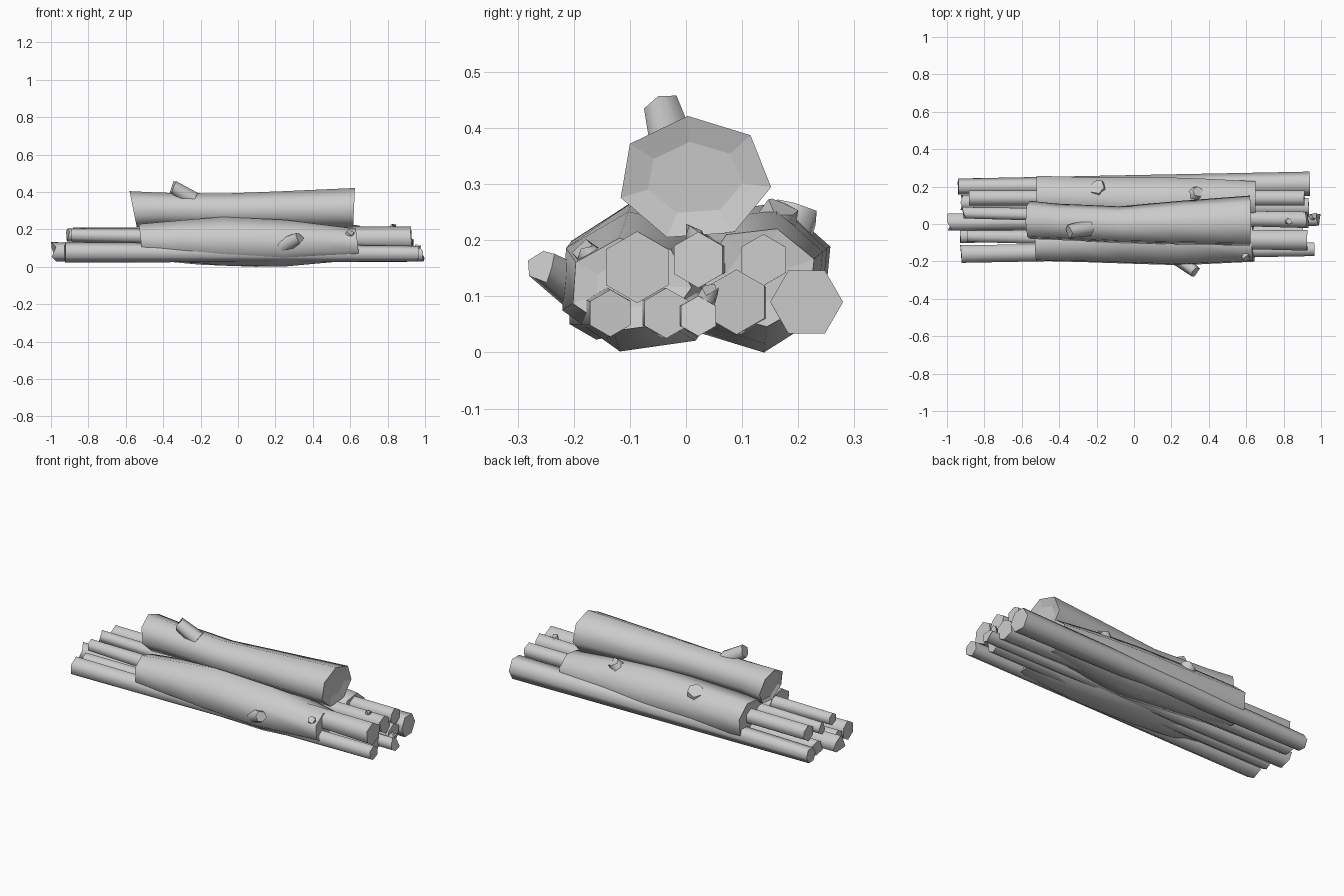
import bpy, bmesh, math, random
from mathutils import Vector

random.seed(4)
mat = bpy.data.materials.new("plain grey wood")
mat.diffuse_color = (0.6, 0.6, 0.6, 1)


def finish(name, bm):
    bmesh.ops.recalc_face_normals(bm, faces=bm.faces)
    me = bpy.data.meshes.new(name)
    bm.to_mesh(me)
    bm.free()
    me.materials.append(mat)
    ob = bpy.data.objects.new(name, me)
    bpy.context.collection.objects.link(ob)
    return ob


def loft(name, rings, recess=0.0):
    """Skin rings of points; smooth sides, flat sharp-edged ends, optional hollow ends."""
    bm = bmesh.new()
    vr = [[bm.verts.new(p) for p in r] for r in rings]
    n = len(vr[0])
    for a, b in zip(vr, vr[1:]):
        for i in range(n):
            j = (i + 1) % n
            bm.faces.new((a[i], a[j], b[j], b[i])).smooth = True
    caps = [bm.faces.new(vr[0]), bm.faces.new(vr[-1])]
    for cap in caps:
        for e in cap.edges:
            e.smooth = False
    if recess:
        for cap, s in zip(caps, (1, -1)):
            bmesh.ops.inset_region(bm, faces=[cap], thickness=0.03)
            c = cap.calc_center_median()
            for v in cap.verts:
                v.co = c + (v.co - c) * 0.8 + Vector((s * recess, 0, 0))
    return finish(name, bm)


def ring(x, y, z, ry, rz, n, rot, slant=0.0, rough=0.0):
    pts = []
    for i in range(n):
        a = math.radians(rot + 360 * i / n)
        dx = slant * math.sin(a) + random.uniform(-rough, rough)
        pts.append((x + dx, y + ry * math.cos(a), max(0, z + rz * math.sin(a))))
    return pts


def stub(name, base, tip, r0, r1, n=6):
    """Broken branch stump with a jagged end."""
    base, tip = Vector(base), Vector(tip)
    d = (tip - base).normalized()
    u = d.orthogonal().normalized()
    w = d.cross(u)
    rings = []
    for c, r, j in ((base, r0, 0), (tip, r1, 0.012)):
        rings.append([c + d * random.uniform(-j, j) + r * (
            u * math.cos(i * math.tau / n) + w * math.sin(i * math.tau / n)) for i in range(n)])
    return loft(name, rings)


# Thick logs: (x, y, z, y radius, z radius, end slant)
thick = {
    "top_log": (95, 0.012, [
        (-0.56, 0.02, 0.305, 0.105, 0.10, -0.02), (-0.42, 0.01, 0.305, 0.10, 0.092, 0),
        (-0.08, -0.005, 0.30, 0.10, 0.092, 0), (0.25, 0.005, 0.305, 0.12, 0.10, 0),
        (0.62, 0.015, 0.31, 0.138, 0.112, 0.005)]),
    "front_log": (100, 0.006, [
        (-0.52, -0.105, 0.142, 0.10, 0.088, -0.01), (-0.3, -0.092, 0.138, 0.12, 0.113, 0),
        (-0.08, -0.072, 0.135, 0.15, 0.134, 0), (0.25, -0.075, 0.125, 0.158, 0.128, 0),
        (0.64, -0.1, 0.12, 0.11, 0.085, -0.01)]),
    "back_log": (72, 0.006, [
        (-0.52, 0.145, 0.15, 0.12, 0.11, 0), (-0.2, 0.135, 0.14, 0.122, 0.13, 0),
        (0.1, 0.12, 0.135, 0.14, 0.138, 0), (0.35, 0.122, 0.137, 0.13, 0.122, 0),
        (0.65, 0.13, 0.135, 0.105, 0.09, 0)]),
}
for name, (rot, recess, secs) in thick.items():
    loft(name, [ring(x, y, z, ry, rz, 7, rot, sl) for x, y, z, ry, rz, sl in secs], recess)

# Thin poles: left end (x, y, z, r), right end (x, y, z, r), rotation, rough ends
poles = [
    ((-0.89, -0.065, 0.17, 0.036), (0.925, -0.087, 0.152, 0.064), 90, 0.004),
    ((-0.91, 0.06, 0.17, 0.035), (0.925, 0.022, 0.165, 0.05), 90, 0.01),
    ((-0.88, 0.14, 0.165, 0.046), (0.91, 0.138, 0.165, 0.046), 90, 0.003),
    ((-0.925, -0.16, 0.078, 0.055), (0.96, -0.135, 0.07, 0.042), 90, 0.006),
    ((-0.93, -0.065, 0.075, 0.042), (0.9, -0.035, 0.07, 0.045), 90, 0.004),
    ((-0.985, 0.01, 0.08, 0.052), (0.985, 0.022, 0.065, 0.036), 90, 0.015),
    ((-0.92, 0.115, 0.08, 0.045), (0.93, 0.09, 0.09, 0.058), 90, 0.008),
    ((-0.94, 0.2, 0.075, 0.043), (0.94, 0.215, 0.09, 0.065), 0, 0.003),
]
for k, (a, b, rot, rough) in enumerate(poles, 1):
    loft(f"thin_pole_{k}", [ring(x, y, z, r, r, 6, rot, 0, rough) for x, y, z, r in (a, b)])

# Branch stumps and knots
stubs = [
    ("top_branch", (-0.24, -0.02, 0.36), (-0.35, -0.04, 0.43), 0.045, 0.036),
    ("front_branch", (0.22, -0.17, 0.10), (0.325, -0.255, 0.155), 0.045, 0.03),
    ("back_branch_left", (-0.19, 0.17, 0.2), (-0.2, 0.2, 0.255), 0.055, 0.042),
    ("back_branch_right", (0.31, 0.15, 0.21), (0.345, 0.172, 0.26), 0.045, 0.03),
    ("front_knot", (0.59, -0.15, 0.15), (0.6, -0.183, 0.182), 0.03, 0.02),
    ("pole_twig_upper", (0.82, 0.02, 0.19), (0.83, 0.012, 0.222), 0.02, 0.015),
    ("pole_twig_lower", (0.95, 0.03, 0.08), (0.965, 0.045, 0.115), 0.02, 0.016),
]
for s in stubs:
    stub(*s)
